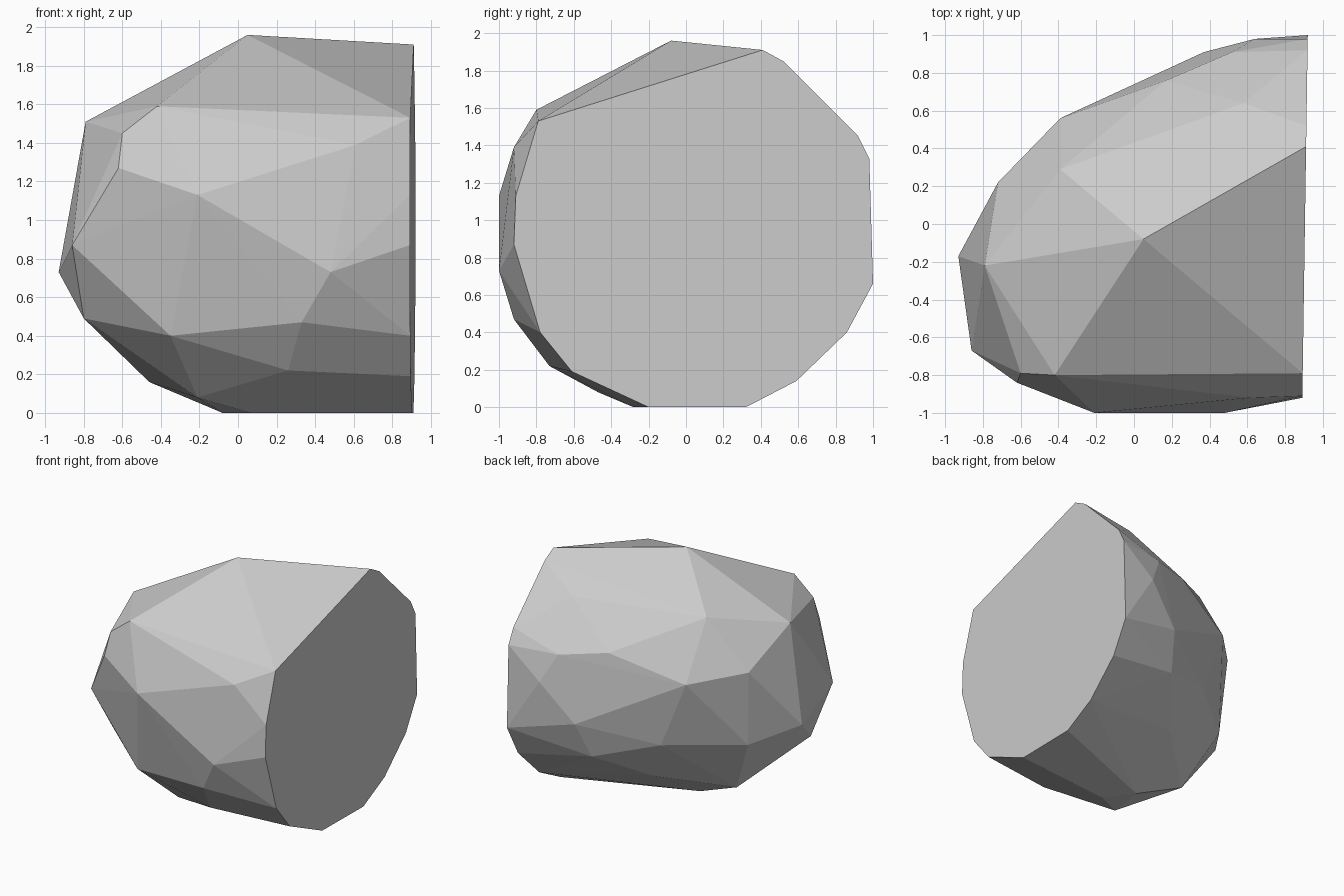
import bpy
import bmesh
import math

default_cube = bpy.data.objects.get("Cube")
if default_cube:
    bpy.data.objects.remove(default_cube, do_unlink=True)


def make_material(name, value):
    """One flat grey shown in both viewport and render."""
    colour = (value, value, value, 1.0)
    material = bpy.data.materials.new(name)
    material.use_nodes = True
    material.diffuse_color = colour
    shader = material.node_tree.nodes["Principled BSDF"]
    shader.inputs["Base Color"].default_value = colour
    shader.inputs["Roughness"].default_value = 0.9
    return material


def cut_plane(y, z):
    """Place a corner of the sliced side on its slightly turned plane."""
    return (0.905 + 0.015 * y, y, z)


def build_boulder(name, corners, material):
    """Wrap the chiselled corners in a faceted convex shell."""
    mesh = bpy.data.meshes.new(name)
    bm = bmesh.new()
    for corner in corners:
        bm.verts.new(corner)
    hull = bmesh.ops.convex_hull(bm, input=bm.verts[:])
    unused = [item for item in hull["geom_interior"] + hull["geom_unused"]
              if isinstance(item, bmesh.types.BMVert)]
    bmesh.ops.delete(bm, geom=list(set(unused)), context="VERTS")
    # Merge triangles that lie on one plane, such as the sliced side
    bmesh.ops.dissolve_limit(bm, angle_limit=math.radians(1),
                             verts=bm.verts[:], edges=bm.edges[:])
    bmesh.ops.recalc_face_normals(bm, faces=bm.faces[:])
    for face in bm.faces:
        face.smooth = False
    bm.to_mesh(mesh)
    bm.free()
    mesh.materials.append(material)
    boulder = bpy.data.objects.new(name, mesh)
    bpy.context.scene.collection.objects.link(boulder)
    return boulder


# Outline of the sliced side, as y and z
sliced_side = [cut_plane(y, z) for y, z in (
    (.41, 1.91), (.52, 1.85), (.92, 1.45), (.98, 1.33), (1, .66),
    (.86, .4), (.59, .14), (.32, 0), (-.2, 0), (-.61, .19),
    (-.78, .4), (-.92, .87), (-.91, 1.13), (-.79, 1.53))]

# Peak and upper shoulders
crown = [(.05, -.08, 1.96), (-.42, -.8, 1.59), (-.79, -.22, 1.51),
         (-.39, .29, 1.64), (.58, .64, 1.69), (-.6, -.79, 1.45)]

# Front bulge
front_bulge = [(-.62, -.84, 1.27), (-.21, -1, 1.13), (.61, -.92, 1.39),
               (.48, -1, .73), (.33, -.92, .47), (-.35, -.8, .4)]

# Rounded end opposite the slice
round_end = [(-.86, -.67, .87), (-.93, -.17, .73), (-.8, -.47, .49),
             (-.72, .22, 1.25), (-.68, .17, .63)]

# Back bulge
back_bulge = [(-.39, .56, 1.19), (.17, .76, 1.38), (.52, .91, 1.33),
              (.64, .98, 1.1), (.37, .91, .8), (-.18, .58, .65),
              (.3, .79, .51)]

# Tapered underside and small resting face
underside = [(.26, -.73, .22), (-.21, -.47, .08), (-.46, 0, .16),
             (0, .42, .29), (-.08, -.07, 0), (.07, -.28, 0)]

stone_grey = make_material("stone_grey", 0.6)
build_boulder("boulder",
              sliced_side + crown + front_bulge + round_end
              + back_bulge + underside, stone_grey)
